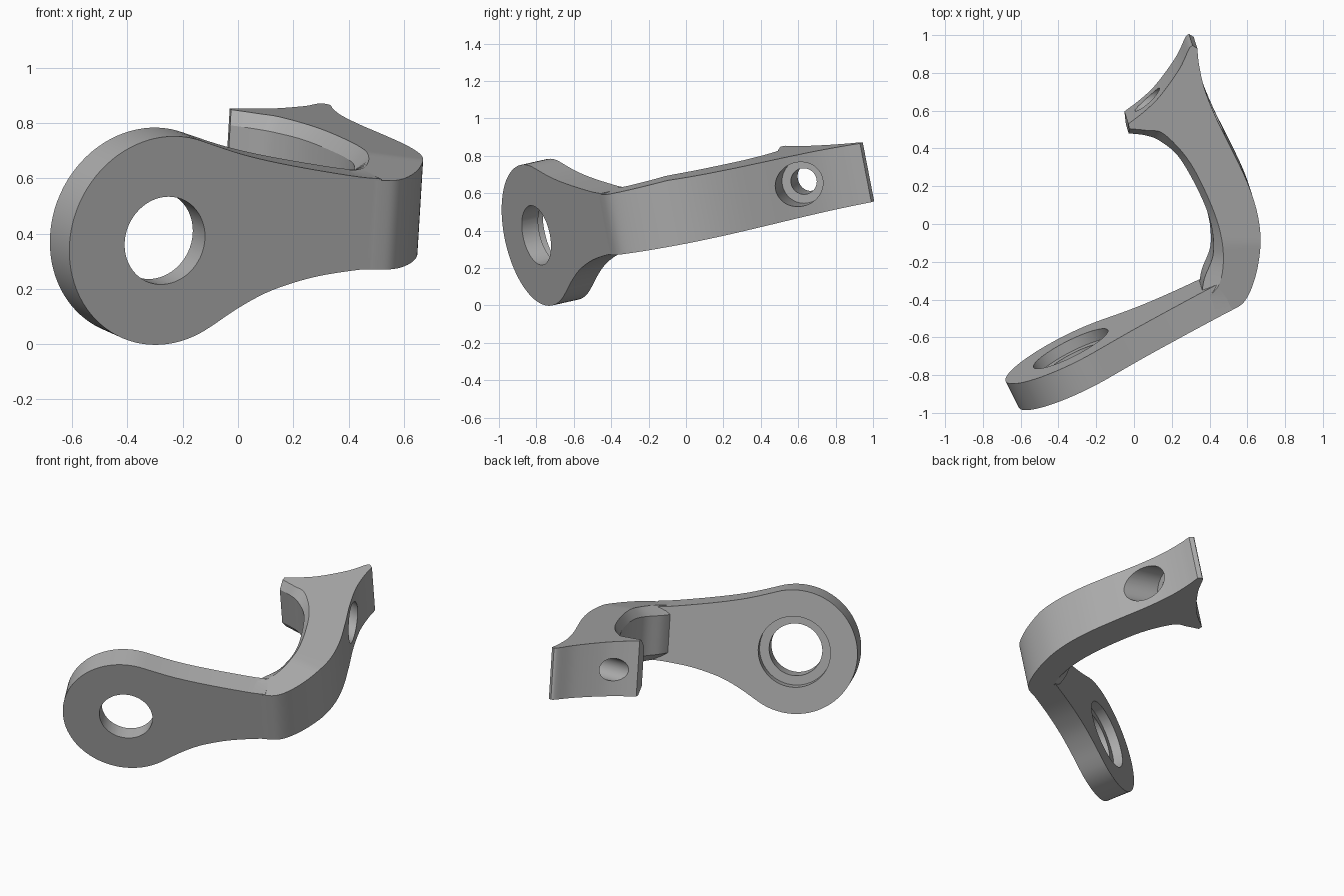
import bpy, bmesh, math
from mathutils import Vector

if "Cube" in bpy.data.objects:
    bpy.data.objects.remove(bpy.data.objects["Cube"])

metal = bpy.data.materials.new("satin grey metal")
metal.use_nodes = True
grey = (0.42, 0.42, 0.42, 1)
metal.diffuse_color = grey
metal.node_tree.nodes["Principled BSDF"].inputs["Base Color"].default_value = grey

# Frame of the tilted part: width direction, and axes of the eye plate
UP = Vector((0.06, -0.19, 0.98)).normalized()
NORMAL = Vector((0.44, -0.875, -0.197)).normalized()
ALONG = UP.cross(NORMAL).normalized()
EYE = Vector((-0.265, -0.80, 0.375))
RADIUS, THICK = 0.385, 0.16


def spline(points, steps=6):
    """Smooth open curve through 2D points."""
    pts = [Vector(p) for p in points]
    pts = [2 * pts[0] - pts[1]] + pts + [2 * pts[-1] - pts[-2]]
    out = []
    for a, b, c, d in zip(pts, pts[1:], pts[2:], pts[3:]):
        for i in range(steps):
            t = i / steps
            out.append(0.5 * (2 * b + (c - a) * t + (2 * a - 5 * b + 4 * c - d) * t ** 2
                              + (3 * b - a - 3 * c + d) * t ** 3))
    return out + [pts[-2]]


def loft(name, rings):
    """Solid through matching closed rings of 3D points."""
    bm = bmesh.new()
    loops = [[bm.verts.new(p) for p in ring] for ring in rings]
    n = len(loops[0])
    for low, high in zip(loops, loops[1:]):
        for i in range(n):
            j = (i + 1) % n
            bm.faces.new((low[i], low[j], high[j], high[i]))
    caps = [bm.faces.new(loops[0]), bm.faces.new(loops[-1])]
    bmesh.ops.triangulate(bm, faces=caps)
    bmesh.ops.recalc_face_normals(bm, faces=bm.faces)
    mesh = bpy.data.meshes.new(name)
    bm.to_mesh(mesh)
    bm.free()
    mesh.materials.append(metal)
    obj = bpy.data.objects.new(name, mesh)
    bpy.context.collection.objects.link(obj)
    return obj


def cylinder(name, start, end, radius):
    axis = (end - start).normalized()
    side = axis.orthogonal().normalized()
    other = axis.cross(side)
    turn = [math.tau * i / 64 for i in range(64)]
    return loft(name, [[c + radius * (math.cos(a) * side + math.sin(a) * other) for a in turn]
                       for c in (start, end)])


def combine(target, tool, operation):
    mod = target.modifiers.new(tool.name, "BOOLEAN")
    mod.operation, mod.solver, mod.object = operation, "EXACT", tool
    bpy.context.view_layer.objects.active = target
    bpy.ops.object.modifier_apply(modifier=mod.name)
    bpy.data.objects.remove(tool)


# Eye plate: round lug flowing into a tapering web
def on_plate(p):
    x, z = p
    y = EYE.y - (NORMAL.x * (x - EYE.x) + NORMAL.z * (z - EYE.z)) / NORMAL.y
    return Vector((x, y, z))


arc = [math.radians(70 + 232 * i / 56) for i in range(57)]
outline = [EYE + RADIUS * (math.cos(a) * ALONG + math.sin(a) * UP) for a in arc]
lower = spline([(-0.1, 0.062), (0, 0.13), (0.1, 0.185), (0.2, 0.222), (0.3, 0.248), (0.42, 0.267), (0.5, 0.275)])
upper = spline([(0.52, 0.598), (0.42, 0.608), (0.2, 0.645), (0.03, 0.683), (-0.125, 0.733)])
outline += [on_plate(p) for p in lower[1:] + upper[:-1]]
bracket = loft("bracket", [outline, [p - NORMAL * THICK for p in outline]])


# Curved arm with a forked, hollow-faced mounting end
def top_z(p):
    return 0.77 - 0.13 * p.x + 0.15 * p.y - 0.12 * max(0, -0.1 - p.y)


def arm_point(p, t):
    """Point at fraction t of the way from the top surface to the underside."""
    top = Vector((p.x, p.y, top_z(p)))
    gap = top.z - (0.395 - 0.10 * p.x + 0.19 * p.y)
    return top - UP * (t * gap / (UP.z + 0.10 * UP.x - 0.19 * UP.y))


outer = spline([(0.335, 0.93), (0.345, 0.84), (0.375, 0.71), (0.44, 0.55), (0.52, 0.39), (0.6, 0.22),
                (0.65, 0.07), (0.67, -0.07), (0.66, -0.2), (0.63, -0.32), (0.585, -0.41),
                (0.52, -0.455), (0.4, -0.503)])
inner = spline([(0.38, -0.4), (0.455, -0.31), (0.472, -0.14), (0.425, 0.06), (0.3, 0.32),
                (0.16, 0.475), (0.07, 0.495), (-0.025, 0.505)])
inner_belly = spline([(0.36, -0.4), (0.375, -0.3), (0.425, -0.15), (0.39, 0.06), (0.255, 0.325),
                      (0.14, 0.43), (0.06, 0.46), (-0.025, 0.47)])
hollow_face = spline([(-0.03, 0.53), (0.06, 0.6), (0.14, 0.68), (0.24, 0.82), (0.29, 0.925),
                      (0.31, 0.945)])
edge = outer + inner + hollow_face
belly = outer + inner_belly + hollow_face
arm = loft("arm", [[arm_point(p, t) for p in ring]
                   for ring, t in ((edge, 0), (belly, 0.15), (belly, 0.85), (edge, 1))])
combine(bracket, arm, "UNION")

# Eye bore and its wider seat on the rear side
rear = EYE - NORMAL * THICK
combine(bracket, cylinder("eye_bore", EYE + NORMAL * 0.1, rear - NORMAL * 0.1, 0.162), "DIFFERENCE")
combine(bracket, cylinder("eye_seat", rear + NORMAL * 0.06, rear - NORMAL * 0.05, 0.22), "DIFFERENCE")

# Mounting bolt hole with a counterbore on the outer side
bolt = Vector((0.09, 0.655, 0.68))
axis = Vector((1, -0.15, -0.1)).normalized()
combine(bracket, cylinder("bolt_hole", bolt - axis * 0.2, bolt + axis * 0.5, 0.07), "DIFFERENCE")
combine(bracket, cylinder("bolt_seat", bolt + axis * 0.17, bolt + axis * 0.6, 0.118), "DIFFERENCE")

bpy.ops.object.select_all(action="DESELECT")
bracket.select_set(True)
bpy.context.view_layer.objects.active = bracket
bpy.ops.object.shade_smooth_by_angle(angle=math.radians(30))
